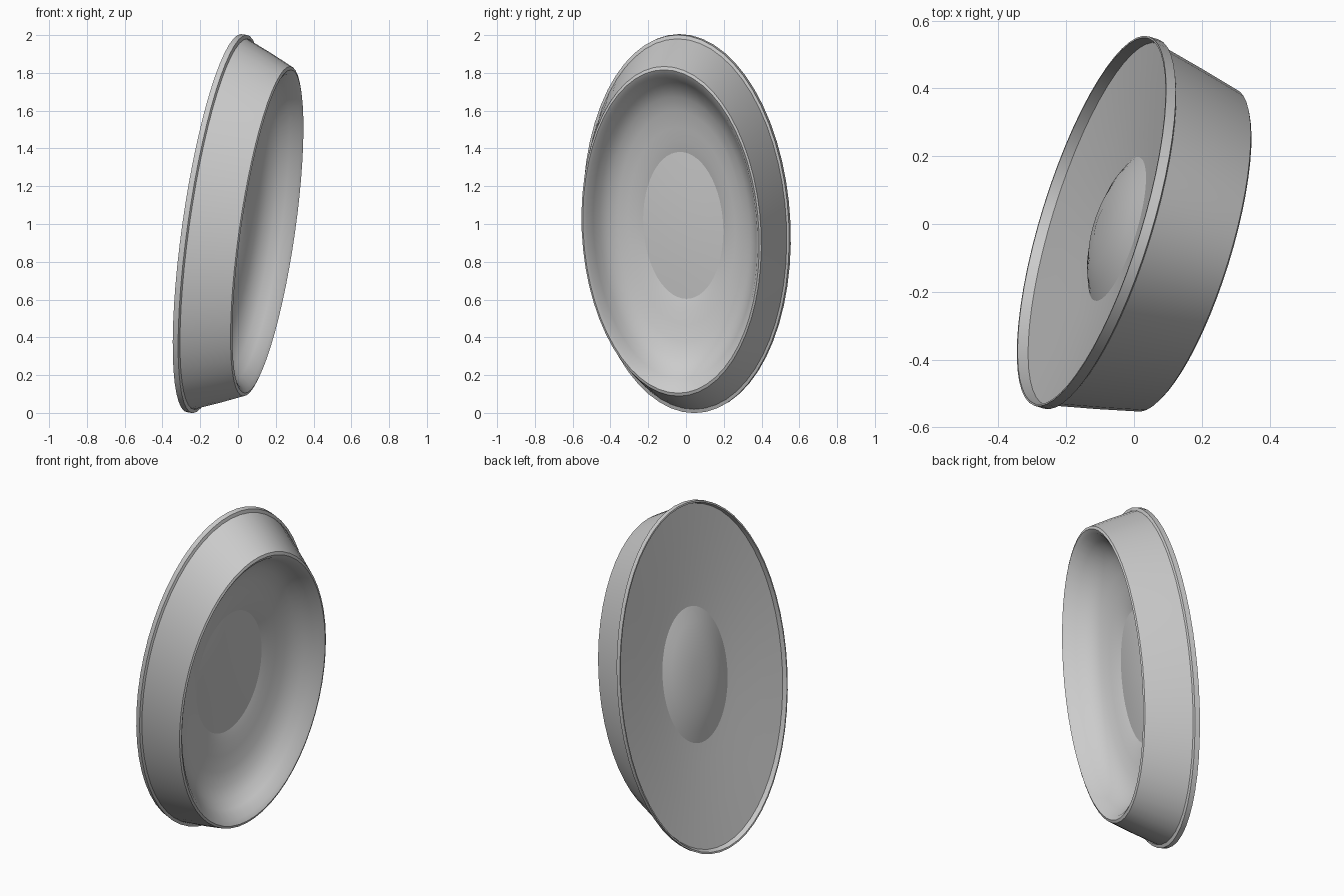
import bpy, bmesh, math
from mathutils import Vector, Matrix

if "Cube" in bpy.data.objects:
    bpy.data.objects.remove(bpy.data.objects["Cube"])

# Tilted frame: N points out of the hollow side, A is the long axis, B the short axis
N = Vector((1, -0.31, -0.155)).normalized()
A = (Vector((0, 0, 1)) - N * N.z).normalized()
B = A.cross(N).normalized()
CENTRE = Vector((-0.097, 0.0, 1.0))
LONG, SHORT = 1.012, 0.57
SEGS = 56


def place(r, d, t):
    return CENTRE + A * (LONG * r * math.cos(t)) + B * (SHORT * r * math.sin(t)) + N * d


def oval_lathe(name, profile, angle=35):
    """Sweep (radius, depth) points round the tilted oval; radius 0 closes to a point."""
    bm = bmesh.new()
    rings = []
    for r, d in profile:
        if r == 0:
            rings.append([bm.verts.new(place(0, d, 0))] * SEGS)
        else:
            rings.append([bm.verts.new(place(r, d, 2 * math.pi * i / SEGS)) for i in range(SEGS)])
    for p, q in zip(rings, rings[1:]):
        for i in range(SEGS):
            j = (i + 1) % SEGS
            bm.faces.new(list(dict.fromkeys((p[i], p[j], q[j], q[i]))))
    bmesh.ops.recalc_face_normals(bm, faces=bm.faces)
    me = bpy.data.meshes.new(name)
    bm.to_mesh(me)
    bm.free()
    ob = bpy.data.objects.new(name, me)
    bpy.context.collection.objects.link(ob)
    bpy.ops.object.select_all(action='DESELECT')
    ob.select_set(True)
    bpy.context.view_layer.objects.active = ob
    bpy.ops.object.shade_smooth_by_angle(angle=math.radians(angle))
    return ob


# Raised lip round the back edge
oval_lathe("back_lip", [(0.98, 0.0), (0.99, -0.03), (1.0, -0.03), (1.0, 0.0), (0.98, 0.006)])

# Sloping outer wall, rolled front rim and hollow bowl; its bottom pokes through the back
oval_lathe("bowl", [
    (0.98, 0.0), (0.925, 0.14), (0.872, 0.264), (0.855, 0.27), (0.83, 0.255),
    (0.79, 0.205), (0.75, 0.16), (0.69, 0.12), (0.61, 0.094), (0.52, 0.077),
    (0.45, 0.065), (0.39, 0.05), (0.31, 0.028), (0.21, 0.01), (0.10, 0.001), (0, 0.0)])

# Slightly dished back panel
oval_lathe("back_panel", [(0.985, 0.0), (0.75, 0.021), (0.5, 0.042), (0.25, 0.059), (0, 0.065)])
